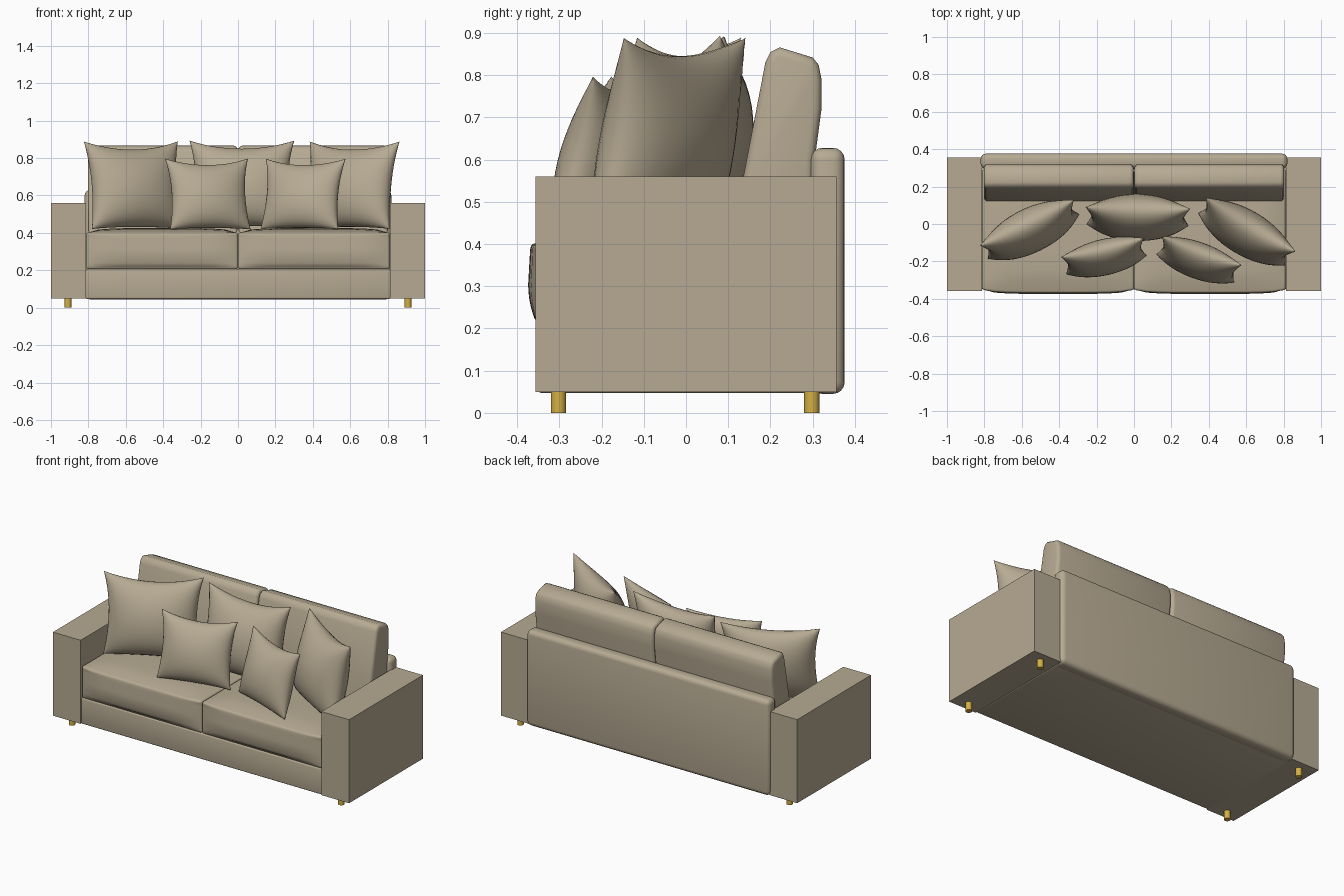
import bpy, bmesh, math
from mathutils import Matrix, Vector

if "Cube" in bpy.data.objects:
    bpy.data.objects.remove(bpy.data.objects["Cube"])


def material(name, color):
    m = bpy.data.materials.new(name)
    m.diffuse_color = (*color, 1)
    m.use_nodes = True
    m.node_tree.nodes["Principled BSDF"].inputs["Base Color"].default_value = m.diffuse_color
    return m


FABRIC = material("tan fabric", (0.47, 0.402, 0.29))
BRASS = material("brass", (0.66, 0.43, 0.06))


def finish(name, bm, mat=FABRIC, angle=35):
    bmesh.ops.recalc_face_normals(bm, faces=bm.faces)
    me = bpy.data.meshes.new(name)
    bm.to_mesh(me)
    bm.free()
    me.materials.append(mat)
    ob = bpy.data.objects.new(name, me)
    bpy.context.collection.objects.link(ob)
    bpy.ops.object.select_all(action='DESELECT')
    ob.select_set(True)
    bpy.context.view_layer.objects.active = ob
    bpy.ops.object.shade_smooth_by_angle(angle=math.radians(angle))
    return ob


def box(name, lo, hi, radius=0.0, segments=3):
    """Axis-aligned box with optionally rounded edges."""
    lo, hi = Vector(lo), Vector(hi)
    bm = bmesh.new()
    bmesh.ops.create_cube(bm, size=1, matrix=Matrix.Translation((lo + hi) / 2)
                          @ Matrix.Diagonal((*(hi - lo), 1)))
    if radius:
        bmesh.ops.bevel(bm, geom=bm.edges[:], offset=radius, segments=segments,
                        profile=0.5, affect='EDGES')
    return finish(name, bm)


def seat_cushion(name, x0, x1):
    """Cushion with a crowned top and a bulging front."""
    y0, y1, z0, z1 = -0.352, 0.29, 0.206, 0.402
    bm = bmesh.new()
    bmesh.ops.create_cube(bm, size=2)
    bmesh.ops.subdivide_edges(bm, edges=bm.edges[:], cuts=11, use_grid_fill=True)
    for v in bm.verts:
        u, w, h = v.co
        x = (x0 + x1) / 2 + u * (x1 - x0) / 2
        y = (y0 + y1) / 2 + w * (y1 - y0) / 2
        z = (z0 + z1) / 2 + h * (z1 - z0) / 2
        if h > 0.99:
            z += 0.024 * ((1 - u ** 4) * (1 - w ** 4)) ** 0.6
        if w < -0.99:
            y -= 0.022 * (1 - u ** 4) ** 0.6 * (1 - max(0, -h) ** 2) * (1 - 0.25 * max(0, h))
        v.co = (x, y, z)
    edges = [e for e in bm.edges if e.calc_face_angle(0) > 0.9]
    bmesh.ops.bevel(bm, geom=edges, offset=0.012, segments=3, profile=0.5,
                    affect='EDGES', clamp_overlap=True)
    return finish(name, bm, angle=60)


def back_cushion(name, x0, x1):
    """Leaning side profile extruded along x with rounded ends."""
    profile = [(0.122, 0.40), (0.136, 0.56), (0.188, 0.83), (0.20, 0.855), (0.222, 0.866),
               (0.30, 0.842), (0.314, 0.825), (0.321, 0.79), (0.321, 0.72), (0.305, 0.60),
               (0.298, 0.40)]
    bm = bmesh.new()
    face = bm.faces.new([bm.verts.new((x0, y, z)) for y, z in profile])
    new = bmesh.ops.extrude_face_region(bm, geom=[face])["geom"]
    for v in new:
        if isinstance(v, bmesh.types.BMVert):
            v.co.x = x1
    caps = [e for e in bm.edges if abs(e.verts[0].co.x - e.verts[1].co.x) < 1e-5]
    bmesh.ops.bevel(bm, geom=caps, offset=0.02, segments=3, profile=0.5, affect='EDGES')
    return finish(name, bm, angle=50)


def pillow(name, center, width, height, thick, yaw, lean, n=20):
    """Square throw pillow: two bulged sheets with pinched corners."""
    bm = bmesh.new()
    for side in (-1, 1):
        grid = []
        for j in range(n + 1):
            row = []
            for i in range(n + 1):
                u = math.sin((2 * i / n - 1) * math.pi / 2)
                v = math.sin((2 * j / n - 1) * math.pi / 2)
                pinch = 0.19 if v > 0 else 0.05
                x = u * width / 2 * (1 - 0.12 * (1 - v * v) - 0.03 * (v < 0) * v * v)
                z = v * height / 2 * (1 - pinch * (1 - u * u))
                full = max(0, (1 - u * u) * (1 - v * v))
                y = side * thick / 2 * full ** 0.5 * (1 - 0.12 * v)
                row.append(bm.verts.new((x, y, z)))
            grid.append(row)
        for j in range(n):
            for i in range(n):
                bm.faces.new((grid[j][i], grid[j][i + 1], grid[j + 1][i + 1], grid[j + 1][i]))
    bmesh.ops.remove_doubles(bm, verts=bm.verts[:], dist=1e-5)
    bm.transform(Matrix.Translation(center) @ Matrix.Rotation(math.radians(yaw), 4, 'Z')
                 @ Matrix.Rotation(math.radians(-lean), 4, 'X'))
    return finish(name, bm, angle=80)


# Frame: base and back panel
box("base", (-0.815, -0.35, 0.047), (0.815, 0.33, 0.206), 0.008)
box("back_panel", (-0.82, 0.295, 0.045), (0.82, 0.376, 0.628), 0.028, 4)

# Arms, legs and cushions, one set per side
for side, label in ((-1, "left"), (1, "right")):
    xs = sorted((side * 0.813, side * 1.0))
    box(label + "_arm", (xs[0], -0.357, 0.05), (xs[1], 0.356, 0.56))
    seat_cushion(label + "_seat_cushion", *sorted((side * 0.001, side * 0.811)))
    back_cushion(label + "_back_cushion", *sorted((side * 0.002, side * 0.803)))
    for y, end in ((-0.302, "front"), (0.298, "back")):
        bm = bmesh.new()
        bmesh.ops.create_cone(bm, cap_ends=True, segments=20, radius1=0.018, radius2=0.018,
                              depth=0.055, matrix=Matrix.Translation((side * 0.909, y, 0.0275)))
        finish(f"{label}_{end}_leg", bm, BRASS)

# Throw pillows: three large behind, two small in front
pillow("large_pillow_left", (-0.555, -0.03, 0.655), 0.56, 0.475, 0.23, 26, 10)
pillow("large_pillow_middle", (0.02, 0.04, 0.66), 0.56, 0.475, 0.24, -1, 11)
pillow("large_pillow_right", (0.60, -0.042, 0.655), 0.56, 0.475, 0.23, -31, 11)
pillow("small_pillow_left", (-0.158, -0.172, 0.608), 0.455, 0.39, 0.18, 13, 14)
pillow("small_pillow_right", (0.345, -0.19, 0.608), 0.455, 0.39, 0.18, -20, 15)
